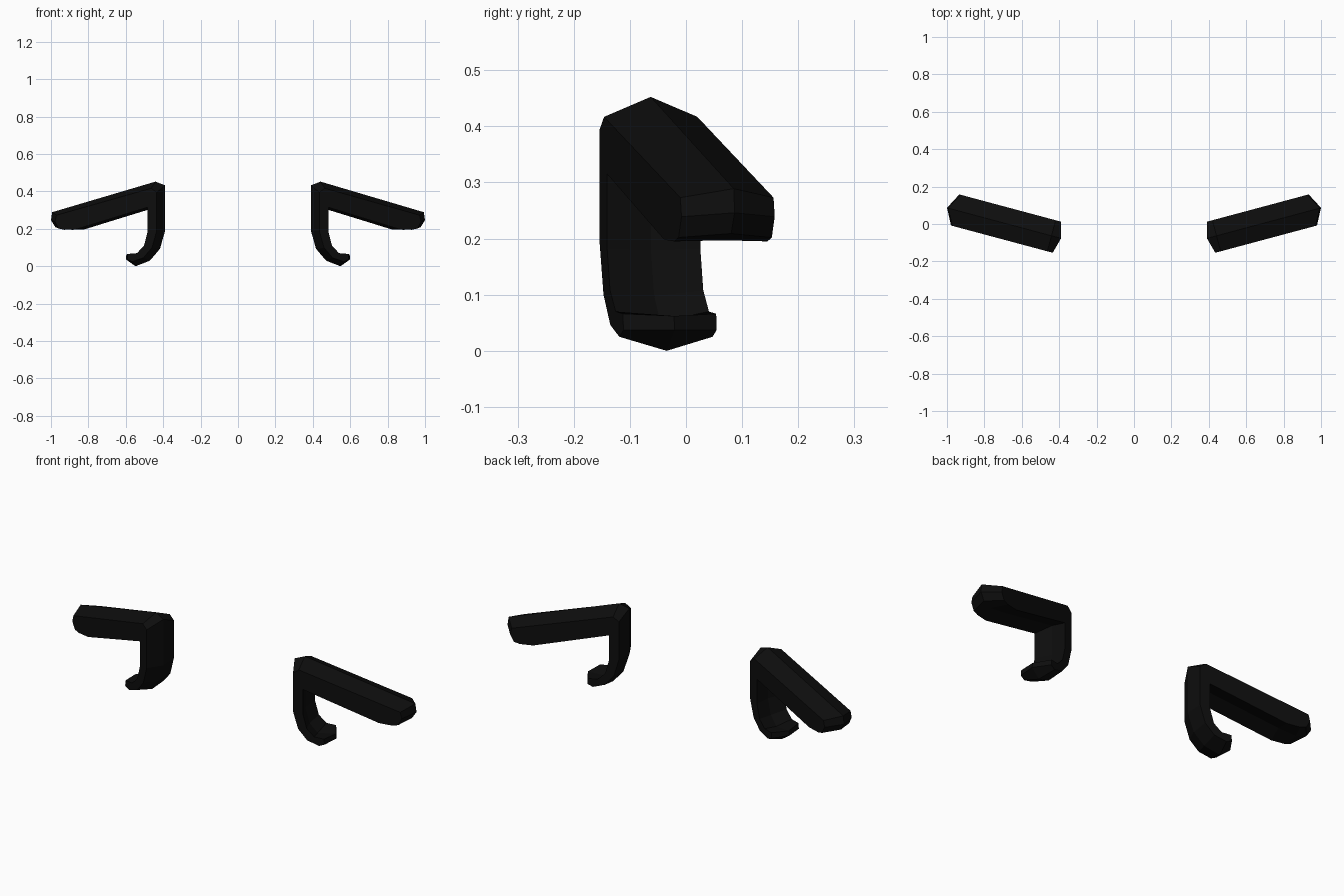
import bpy, bmesh, math

if "Cube" in bpy.data.objects:
    bpy.data.objects.remove(bpy.data.objects["Cube"])

black = bpy.data.materials.new("matte_black")
black.diffuse_color = (0.004, 0.004, 0.004, 1)
black.use_nodes = True
black.node_tree.nodes["Principled BSDF"].inputs["Base Color"].default_value = black.diffuse_color

# Hook outline: (side edge u, z, centre ridge u, z), along a plane turned 15 degrees
profile = [
    # elbow and arm top
    (.38, .395, .357, .433), (.41, .417, .41, .4525), (.935, .273, .982, .289),
    # rounded arm tip
    (.943, .239, .988, .246), (.923, .202, .964, .209), (.893, .195, .91, .197),
    # grooved arm underside and inner side of the leg
    (.824, .198, .82, .218), (.431, .315, .412, .338), (.431, .182, .412, .18),
    (.451, .108, .434, .098), (.49, .07, .476, .052),
    # hook tip
    (.54, .066, .571, .062), (.543, .037, .574, .037), (.515, .025, .52, .0),
    # ridged outer side of the hook
    (.453, .046, .441, .03), (.406, .1, .388, .09), (.38, .19, .357, .187),
]
ANGLE, V_MID, HALF = math.radians(15), -0.175, 0.086


def place(u, v, z):
    c, s = math.cos(ANGLE), math.sin(ANGLE)
    return (u * c - v * s, u * s + v * c, z)


def build_hook(name, sign):
    bm = bmesh.new()
    rows = []
    for dv in (-HALF, 0, HALF):
        row = []
        for eu, ez, cu, cz in profile:
            x, y, z = place(cu if dv == 0 else eu, V_MID + dv, cz if dv == 0 else ez)
            row.append(bm.verts.new((x * sign, y, z)))
        rows.append(row)
    n = len(profile)
    # chevron bands between the side edges and the centre ridge
    for a, b in zip(rows, rows[1:]):
        for i in range(n):
            j = (i + 1) % n
            bm.faces.new((a[i], a[j], b[j], b[i]))
    # flat sides
    bm.faces.new(rows[0])
    bm.faces.new(rows[-1])
    bmesh.ops.recalc_face_normals(bm, faces=bm.faces)
    mesh = bpy.data.meshes.new(name)
    bm.to_mesh(mesh)
    bm.free()
    mesh.materials.append(black)
    obj = bpy.data.objects.new(name, mesh)
    bpy.context.collection.objects.link(obj)


build_hook("right_hook", 1)
build_hook("left_hook", -1)
